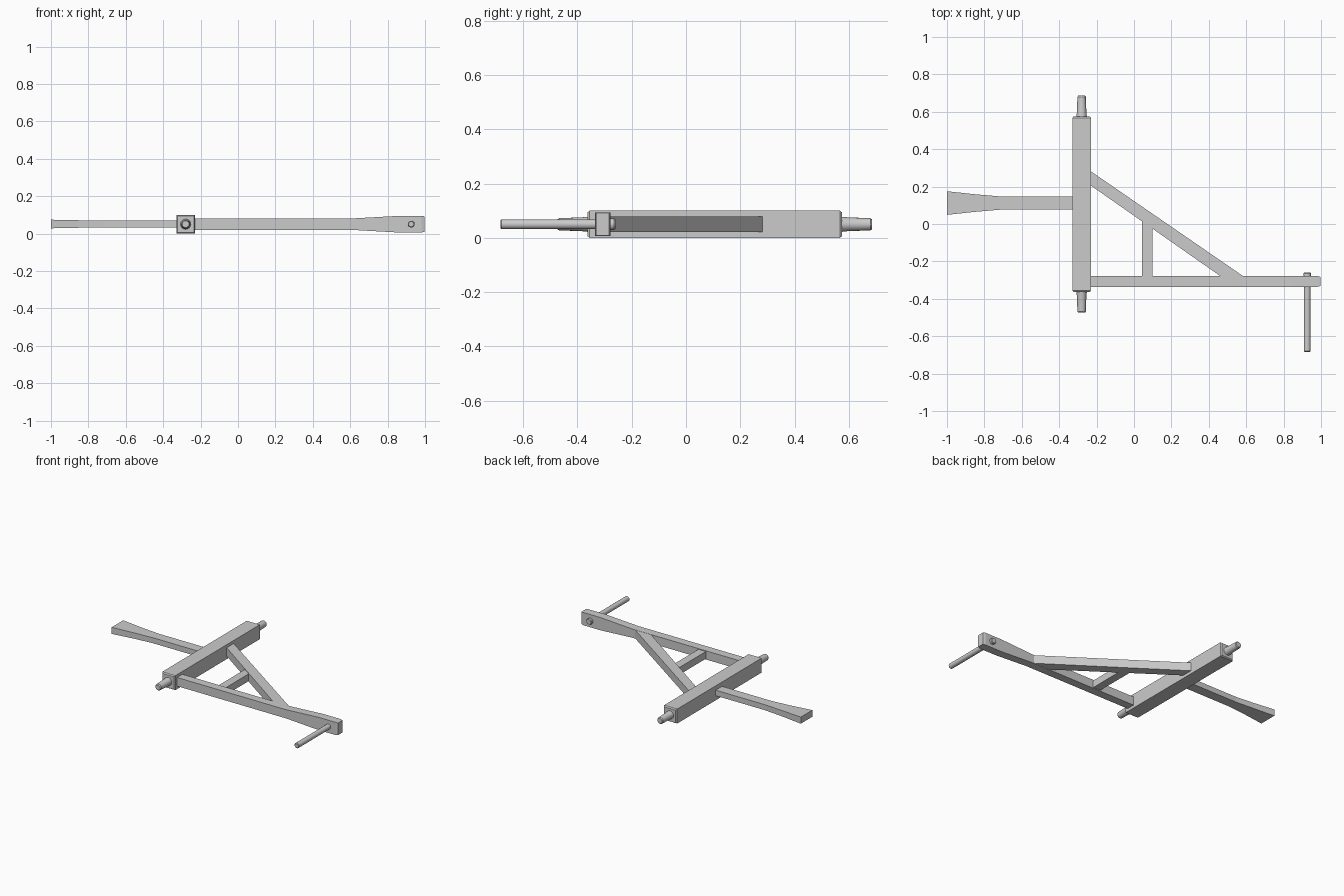
import bpy, bmesh
from math import pi
from mathutils import Matrix

if "Cube" in bpy.data.objects:
    bpy.data.objects.remove(bpy.data.objects["Cube"])


def finish(name, bm):
    bmesh.ops.recalc_face_normals(bm, faces=bm.faces)
    me = bpy.data.meshes.new(name)
    bm.to_mesh(me)
    bm.free()
    ob = bpy.data.objects.new(name, me)
    bpy.context.collection.objects.link(ob)
    return ob


def loft(name, rings):
    """Skin a list of equal-length point rings and cap both ends."""
    bm = bmesh.new()
    vs = [[bm.verts.new(p) for p in r] for r in rings]
    n = len(vs[0])
    for a, b in zip(vs, vs[1:]):
        for i in range(n):
            j = (i + 1) % n
            bm.faces.new((a[i], a[j], b[j], b[i]))
    bm.faces.new(vs[0])
    bm.faces.new(vs[-1])
    return finish(name, bm)


def bar_x(name, stations):
    """Rectangular bar along x: (x, y centre, half width, z centre, half height)."""
    return loft(name, [[(x, y - w, z - h), (x, y + w, z - h),
                        (x, y + w, z + h), (x, y - w, z + h)]
                       for x, y, w, z, h in stations])


def prism(name, outline, z0, z1):
    return loft(name, [[(x, y, z) for x, y in outline] for z in (z0, z1)])


def pin_y(name, x, z, profile, sides=16):
    """Round pin along y from (y, radius) pairs."""
    from math import cos, sin
    ob = loft(name, [[(x + r * cos(2 * pi * i / sides), y, z + r * sin(2 * pi * i / sides))
                      for i in range(sides)] for y, r in profile])
    bpy.context.view_layer.objects.active = ob
    ob.select_set(True)
    bpy.ops.object.shade_smooth_by_angle(angle=0.6)
    ob.select_set(False)
    return ob


# Main cross beam with eased ends
X, Z = -0.28, 0.05
beam = [(-0.363, 0.044), (-0.355, 0.05), (0.567, 0.05), (0.575, 0.044)]
loft("cross_beam", [[(X - h, y, Z - h), (X + h, y, Z - h), (X + h, y, Z + h), (X - h, y, Z + h)]
                    for y, h in beam])

# Pivot pins at both beam ends
for name, y, d in (("front_pivot", -0.36, -1), ("back_pivot", 0.572, 1)):
    pin_y(name, X, Z, [(y - d * 0.02, 0.029), (y + d * 0.015, 0.027), (y + d * 0.022, 0.0255),
                       (y + d * 0.108, 0.0225), (y + d * 0.114, 0.018)])

# Flared tail paddle
bar_x("tail_paddle", [(-1.0, 0.112, 0.063, 0.051, 0.023), (-0.85, 0.112, 0.047, 0.051, 0.020),
                      (-0.71, 0.112, 0.035, 0.051, 0.019), (-0.31, 0.112, 0.035, 0.051, 0.019)])

# Long arm with a deeper end
bar_x("long_arm", [(-0.25, -0.307, 0.029, 0.05, 0.03), (0.6, -0.307, 0.029, 0.05, 0.03),
                   (0.85, -0.307, 0.029, 0.05, 0.044), (0.98, -0.307, 0.029, 0.05, 0.044),
                   (0.997, -0.307, 0.024, 0.05, 0.042)])

# Diagonal brace and short strut
prism("diagonal_brace", [(-0.24, 0.288), (0.59, -0.283), (0.468, -0.283), (-0.24, 0.212)], 0.021, 0.079)
prism("short_strut", [(0.043, -0.285), (0.1, -0.285), (0.1, -0.02), (0.043, 0.03)], 0.025, 0.075)

# Side peg through the arm end
pin_y("side_peg", 0.926, 0.05, [(-0.684, 0.014), (-0.68, 0.018), (-0.34, 0.018),
                                (-0.28, 0.021), (-0.265, 0.021), (-0.26, 0.017)])
